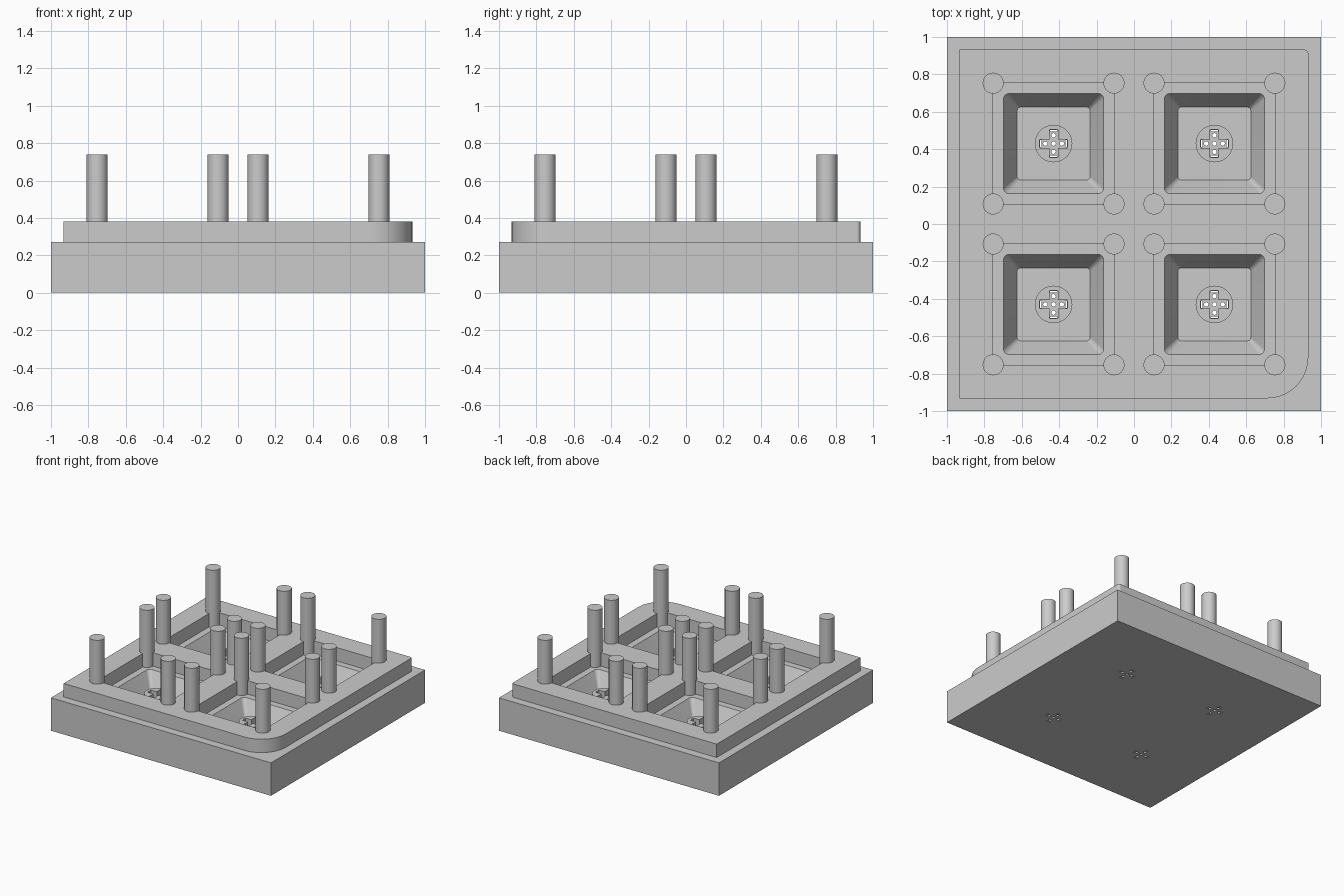
import bpy
import bmesh
from math import cos, sin, pi, radians

old = bpy.data.objects.get("Cube")
if old:
    bpy.data.objects.remove(old, do_unlink=True)

grey = bpy.data.materials.new("mould_grey")
grey.use_nodes = True
COLOUR = (0.6, 0.6, 0.6, 1)
grey.diffuse_color = COLOUR
grey.node_tree.nodes["Principled BSDF"].inputs["Base Color"].default_value = COLOUR

# Main heights and the centre distance of the four cells
BASE_TOP, FRAME_TOP, PIN_TOP = 0.27, 0.38, 0.74
PIT_FLOOR, STEM_TOP = 0.13, 0.24
C = 0.43
CELLS = [(sx * C, sy * C) for sx in (-1, 1) for sy in (-1, 1)]


def circle(r, n=32):
    return [(r * cos(2 * pi * i / n), r * sin(2 * pi * i / n)) for i in range(n)]


def rounded(hx, hy, radii, steps=8):
    """Rectangle outline; radii run counter-clockwise from the +x +y corner."""
    pts = []
    for k, (sx, sy) in enumerate(((1, 1), (-1, 1), (-1, -1), (1, -1))):
        r = radii[k]
        n = steps if r else 0
        for i in range(n + 1):
            a = (k + (i / n if n else 0)) * pi / 2
            pts.append((sx * (hx - r) + r * cos(a), sy * (hy - r) + r * sin(a)))
    return pts


def prism(bm, low, z0, z1, at=(0, 0), high=None):
    """Loft a closed solid between two outlines of equal length."""
    x, y = at
    a = [bm.verts.new((px + x, py + y, z0)) for px, py in low]
    b = [bm.verts.new((px + x, py + y, z1)) for px, py in (high or low)]
    n = len(a)
    bm.faces.new(a[::-1])
    bm.faces.new(b)
    for i in range(n):
        j = (i + 1) % n
        bm.faces.new((a[i], a[j], b[j], b[i]))


def make(name, bm):
    me = bpy.data.meshes.new(name)
    bm.to_mesh(me)
    bm.free()
    me.materials.append(grey)
    ob = bpy.data.objects.new(name, me)
    bpy.context.collection.objects.link(ob)
    return ob


def combine(ob, tool, operation):
    """Apply a boolean and remove its tool."""
    mod = ob.modifiers.new("combine", "BOOLEAN")
    mod.operation, mod.solver, mod.object = operation, "EXACT", tool
    bpy.context.view_layer.update()
    result = bpy.data.meshes.new_from_object(
        ob.evaluated_get(bpy.context.evaluated_depsgraph_get()))
    ob.modifiers.clear()
    ob.data = result
    bpy.data.objects.remove(tool, do_unlink=True)


def smooth(ob):
    bpy.ops.object.select_all(action="DESELECT")
    ob.select_set(True)
    bpy.context.view_layer.objects.active = ob
    bpy.ops.object.shade_smooth_by_angle(angle=radians(25))


# Base block with four tapered pits
bm = bmesh.new()
prism(bm, rounded(1, 1, [0] * 4), 0, BASE_TOP)
base = make("mould_base", bm)

bm = bmesh.new()
GROW = 1.1  # carries the taper a little above the block
for at in CELLS:
    floor, rim = 0.195, 0.268
    top = floor + (rim - floor) * GROW
    prism(bm, rounded(floor, floor, [0.02] * 4), PIT_FLOOR,
          PIT_FLOOR + (BASE_TOP - PIT_FLOOR) * GROW, at,
          rounded(top, top, [0.032] * 4))
combine(base, make("pit_cutter", bm), "DIFFERENCE")

# Round stem in each pit
bm = bmesh.new()
for at in CELLS:
    prism(bm, circle(0.1, 48), 0.08, STEM_TOP, at)
combine(base, make("stem_tool", bm), "UNION")

# Cross socket in each stem
L, W = 0.075, 0.023
cross = [(L, -W), (L, W), (W, W), (W, L), (-W, L), (-W, W),
         (-L, W), (-L, -W), (-W, -W), (-W, -L), (W, -L), (W, -W)]
bm = bmesh.new()
for at in CELLS:
    prism(bm, cross, PIT_FLOOR, 0.3, at)
combine(base, make("cross_cutter", bm), "DIFFERENCE")

# Vent holes and end slits through the underside
bm = bmesh.new()
for x, y in CELLS:
    prism(bm, circle(0.012, 12), -0.1, 0.2, (x, y))
    for dx, dy in ((1, 0), (-1, 0), (0, 1), (0, -1)):
        prism(bm, circle(0.012, 12), -0.1, 0.2, (x + dx * 0.044, y + dy * 0.044))
        hx, hy = (0.004, 0.018) if dx else (0.018, 0.004)
        prism(bm, rounded(hx, hy, [0] * 4), -0.1, 0.2,
              (x + dx * 0.068, y + dy * 0.068))
combine(base, make("vent_cutter", bm), "DIFFERENCE")
smooth(base)

# Raised frame with one large rounded corner and four square openings
bm = bmesh.new()
prism(bm, rounded(0.932, 0.932, [0.02, 0, 0, 0.22], 12), BASE_TOP, FRAME_TOP)
frame = make("raised_frame", bm)
bm = bmesh.new()
for at in CELLS:
    prism(bm, rounded(0.323, 0.323, [0] * 4), 0.2, 0.5, at)
combine(frame, make("opening_cutter", bm), "DIFFERENCE")
smooth(frame)

# A pin on every corner of every opening
for i, (x, y) in enumerate(CELLS):
    bm = bmesh.new()
    for sx in (-1, 1):
        for sy in (-1, 1):
            prism(bm, circle(0.056), BASE_TOP, PIN_TOP,
                  (x + sx * 0.323, y + sy * 0.323))
    smooth(make(f"corner_pins_{i + 1}", bm))
